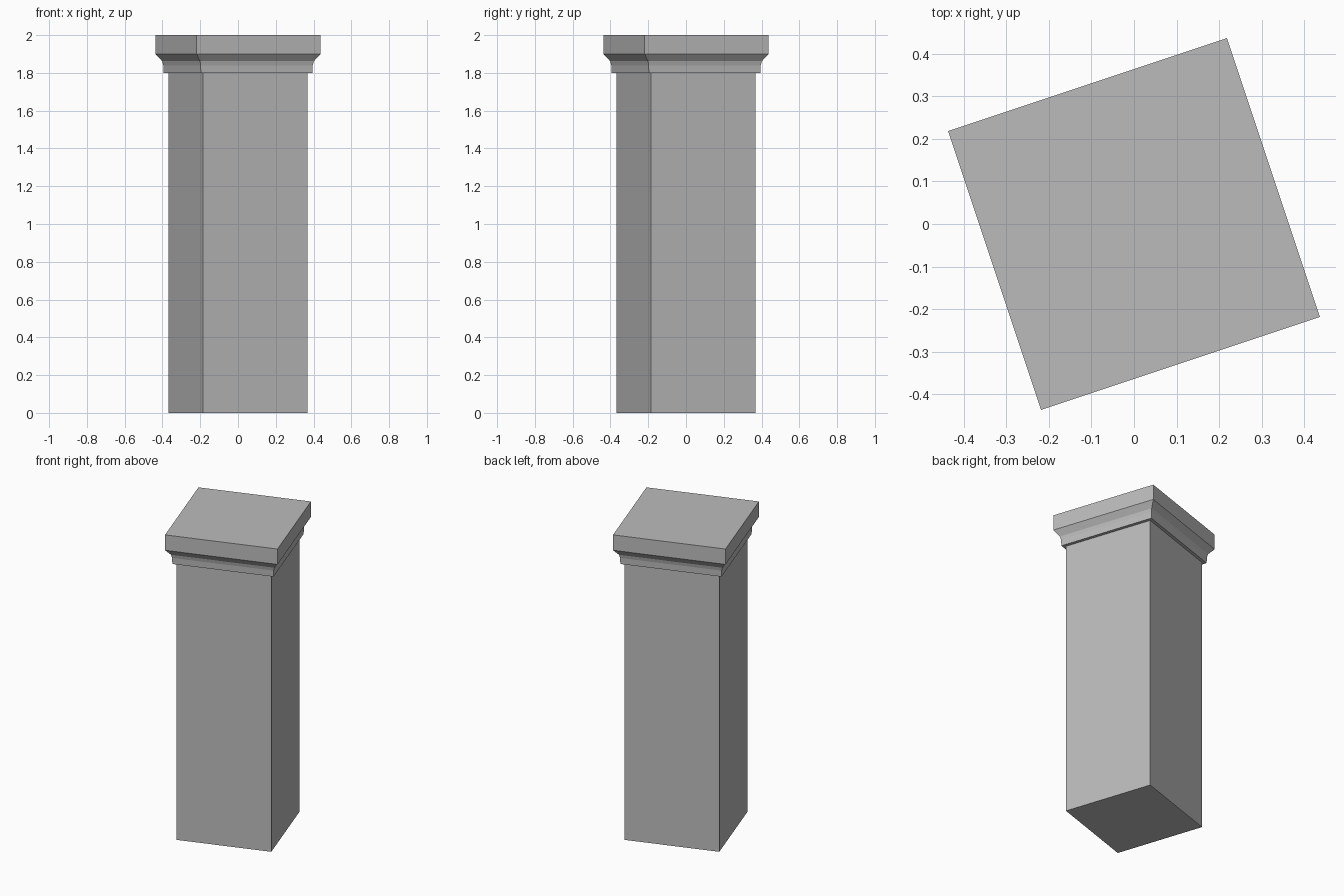
import bpy, bmesh, math

cube = bpy.data.objects.get("Cube")
if cube:
    bpy.data.objects.remove(cube, do_unlink=True)

stone = bpy.data.materials.new("grey stone")
stone.use_nodes = True
GREY = (0.5, 0.5, 0.5, 1)
stone.diffuse_color = GREY
stone.node_tree.nodes["Principled BSDF"].inputs["Base Color"].default_value = GREY

TURN = math.atan2(-1, 2)  # the square plan is turned about z


def square_stack(name, profile):
    """Closed square solid from (corner radius, height) pairs, bottom to top."""
    bm = bmesh.new()
    rings = []
    for radius, z in profile:
        angles = [TURN + i * math.pi / 2 for i in range(4)]
        rings.append([bm.verts.new((radius * math.cos(a), radius * math.sin(a), z))
                      for a in angles])
    for low, high in zip(rings, rings[1:]):
        for i in range(4):
            j = (i + 1) % 4
            bm.faces.new((low[i], low[j], high[j], high[i]))
    bm.faces.new(rings[0][::-1])
    bm.faces.new(rings[-1])
    mesh = bpy.data.meshes.new(name)
    bm.to_mesh(mesh)
    bm.free()
    mesh.materials.append(stone)
    obj = bpy.data.objects.new(name, mesh)
    bpy.context.collection.objects.link(obj)
    return obj


# Plain shaft
square_stack("pillar_shaft", [(0.412, 0), (0.412, 1.80)])

# Moulded cap: lower band, sloped moulding, top slab
square_stack("pillar_cap", [(0.440, 1.80), (0.442, 1.84), (0.449, 1.862),
                            (0.489, 1.90), (0.489, 2.0)])
